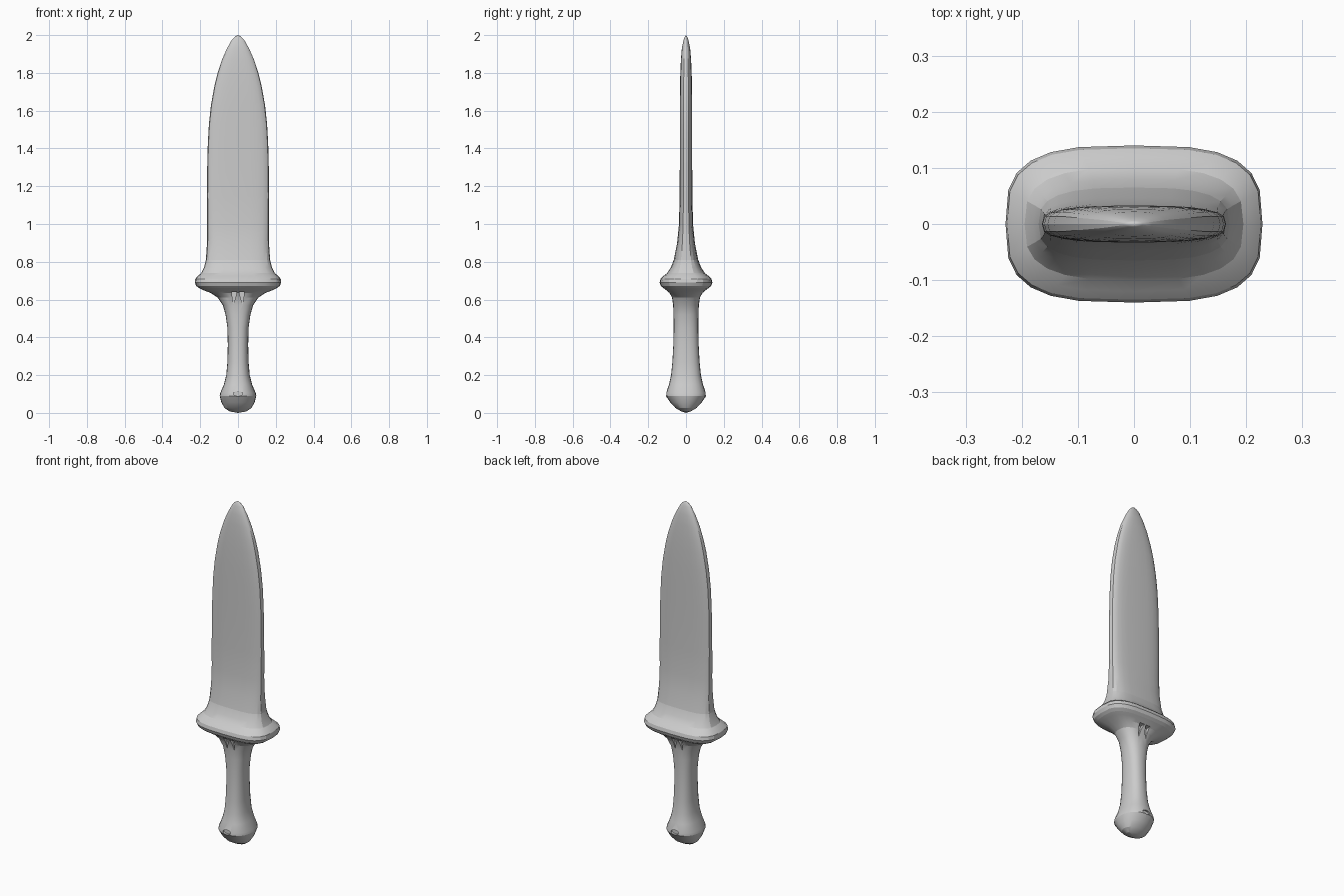
import bpy, bmesh
from math import sin, cos, pi, radians
from mathutils import Vector

if "Cube" in bpy.data.objects:
    bpy.data.objects.remove(bpy.data.objects["Cube"])

N = 24


def ring(bm, z, rx, ry, p):
    """Superellipse cross-section; p=2 is an ellipse, larger is boxier."""
    vs = []
    for i in range(N):
        a = 2 * pi * i / N
        c, s = cos(a), sin(a)
        x = abs(c) ** (2 / p) * (1 if c >= 0 else -1)
        y = abs(s) ** (2 / p) * (1 if s >= 0 else -1)
        vs.append(bm.verts.new((rx * x, ry * y, z)))
    return vs


def loft(name, sections, bottom=None, top=None, cap_top=False):
    bm = bmesh.new()
    rings = [ring(bm, *s) for s in sections]
    for a, b in zip(rings, rings[1:]):
        for i in range(N):
            j = (i + 1) % N
            bm.faces.new((a[i], a[j], b[j], b[i]))
    for z, r in ((bottom, rings[0]), (top, rings[-1])):
        if z is not None:
            tip = bm.verts.new((0, 0, z))
            for i in range(N):
                bm.faces.new((r[i], r[(i + 1) % N], tip))
    if cap_top:
        bm.faces.new(rings[-1])
    bmesh.ops.recalc_face_normals(bm, faces=bm.faces)
    return finish(name, bm)


def finish(name, bm):
    me = bpy.data.meshes.new(name)
    bm.to_mesh(me)
    bm.free()
    ob = bpy.data.objects.new(name, me)
    bpy.context.collection.objects.link(ob)
    return ob


# Pommel and grip: (z, half width, half depth, roundness)
hilt = loft("hilt", [
    (0.008, 0.045, 0.025, 2), (0.025, 0.07, 0.055, 2),
    (0.055, 0.088, 0.083, 2.1), (0.09, 0.097, 0.107, 2.2),
    (0.105, 0.094, 0.106, 2.3), (0.15, 0.075, 0.09, 2.4),
    (0.20, 0.062, 0.079, 2.4), (0.27, 0.056, 0.072, 2.4),
    (0.36, 0.054, 0.067, 2.4), (0.45, 0.056, 0.065, 2.4),
    (0.52, 0.066, 0.066, 2.4), (0.57, 0.08, 0.068, 2.4),
    (0.61, 0.107, 0.074, 2.5), (0.635, 0.145, 0.087, 2.7),
    (0.65, 0.185, 0.105, 3), (0.66, 0.205, 0.119, 3.1)],
    bottom=0.0, cap_top=True)

# Rounded hand guard flowing up into the blade
guard = loft("guard", [
    (0.66, 0.205, 0.119, 3.1), (0.672, 0.221, 0.133, 3.2),
    (0.69, 0.229, 0.14, 3.2), (0.71, 0.226, 0.135, 3.2),
    (0.725, 0.213, 0.12, 3.1), (0.74, 0.195, 0.1, 3),
    (0.77, 0.18, 0.08, 3), (0.81, 0.17, 0.065, 3)])

# Flat leaf-shaped blade
blade = loft("blade", [
    (0.81, 0.17, 0.065, 3), (0.90, 0.164, 0.047, 3),
    (1.0, 0.163, 0.037, 3), (1.15, 0.164, 0.034, 3),
    (1.3, 0.163, 0.033, 3), (1.42, 0.16, 0.033, 3),
    (1.53, 0.154, 0.033, 3), (1.63, 0.143, 0.033, 3),
    (1.73, 0.125, 0.032, 3), (1.80, 0.108, 0.03, 2.8),
    (1.87, 0.085, 0.027, 2.6), (1.93, 0.058, 0.022, 2.4),
    (1.975, 0.033, 0.013, 2.2), (1.992, 0.016, 0.006, 2)], top=2.0)

# Cutters: slanted slits under the guard and a small pit in the pommel
bm = bmesh.new()
for side in (-1, 1):
    for sx in (-1, 1):
        pts = [(0.006, 0.64), (0.034, 0.64), (0.024, 0.57)]
        inner = [bm.verts.new((sx * x, side * 0.061, z)) for x, z in pts]
        outer = [bm.verts.new((sx * x, side * 0.16, z)) for x, z in pts]
        bm.faces.new(inner)
        bm.faces.new(outer)
        for i in range(3):
            j = (i + 1) % 3
            bm.faces.new((inner[i], inner[j], outer[j], outer[i]))
    res = bmesh.ops.create_cone(bm, cap_ends=True, segments=10,
                                radius1=1, radius2=1, depth=0.06)
    for v in res["verts"]:
        x, y, z = v.co
        v.co = Vector((x * 0.025, side * 0.124 + z, 0.102 + y * 0.013))
bmesh.ops.recalc_face_normals(bm, faces=bm.faces)
cutter = finish("detail_cutter", bm)
cutter.hide_render = True
cutter.hide_viewport = True
mod = hilt.modifiers.new("details", "BOOLEAN")
mod.operation = "DIFFERENCE"
mod.object = cutter
mod.solver = "EXACT"

# Soft shading with crisp facets
for ob in (hilt, guard, blade):
    bpy.ops.object.select_all(action="DESELECT")
    ob.select_set(True)
    bpy.context.view_layer.objects.active = ob
    bpy.ops.object.shade_smooth_by_angle(angle=radians(20))
